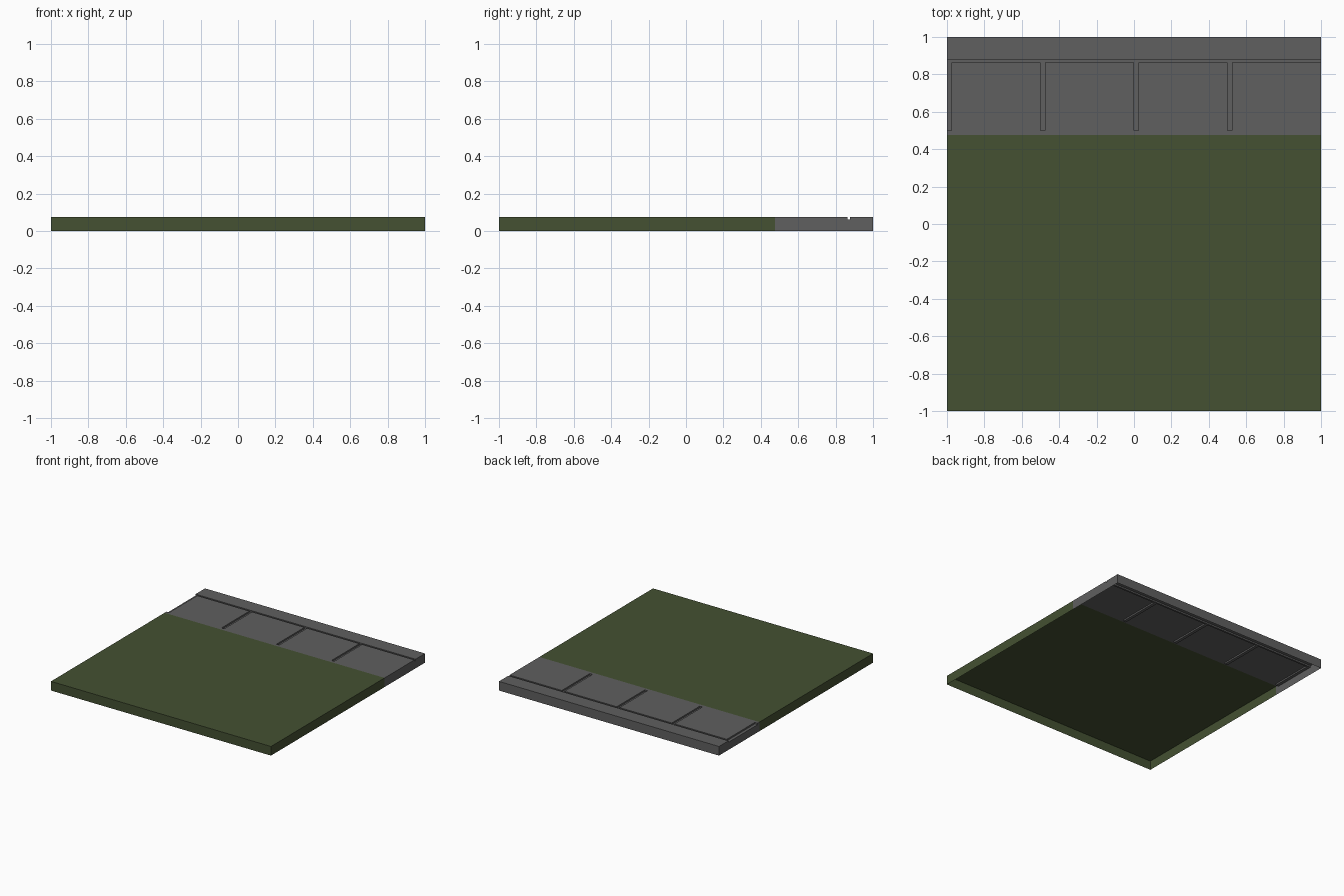
import bpy, bmesh

if "Cube" in bpy.data.objects:
    bpy.data.objects.remove(bpy.data.objects["Cube"])

TOP, LOW = 0.075, 0.0625      # tile surface and groove floor
SEAM = 0.475                  # grass / pavement boundary
GROOVE_XS = [-1.0, -0.5, 0.0, 0.5]
GW = 0.025
Y0, Y1, Y2 = 0.5, 0.8625, 0.8775


def material(name, rgb):
    m = bpy.data.materials.new(name)
    m.diffuse_color = (*rgb, 1)
    m.use_nodes = True
    m.node_tree.nodes["Principled BSDF"].inputs["Base Color"].default_value = m.diffuse_color
    return m


def shell(name, xs, ys, height, mat):
    """Open-bottomed slab of rectangular cells with stepped heights; no wall at the seam."""
    bm = bmesh.new()

    def quad(*pts):
        bm.faces.new([bm.verts.new(p) for p in pts])

    def cell(i, j):
        if 0 <= i < len(xs) - 1 and 0 <= j < len(ys) - 1:
            return height((xs[i] + xs[i + 1]) / 2, (ys[j] + ys[j + 1]) / 2)
        return 0.0

    for i in range(len(xs) - 1):
        for j in range(len(ys) - 1):
            h = cell(i, j)
            a, b, c, d = xs[i], xs[i + 1], ys[j], ys[j + 1]
            quad((a, c, h), (b, c, h), (b, d, h), (a, d, h))
            # walls down to every lower neighbour, wound to face outwards
            for (di, dj), p, q in (((0, -1), (a, c), (b, c)), ((1, 0), (b, c), (b, d)),
                                   ((0, 1), (b, d), (a, d)), ((-1, 0), (a, d), (a, c))):
                n = cell(i + di, j + dj)
                if n < h and not (p[1] == q[1] == SEAM):
                    quad((*p, n), (*q, n), (*q, h), (*p, h))
    bmesh.ops.remove_doubles(bm, verts=bm.verts, dist=1e-5)
    me = bpy.data.meshes.new(name)
    bm.to_mesh(me)
    bm.free()
    me.materials.append(mat)
    bpy.context.collection.objects.link(bpy.data.objects.new(name, me))


def pavement_height(x, y):
    in_curb_line = Y1 < y < Y2
    in_joint = Y0 < y < Y1 and any(g < x < g + GW for g in GROOVE_XS)
    return LOW if in_curb_line or in_joint else TOP


# Grass area
shell("grass", [-1, 1], [-1, SEAM], lambda x, y: TOP,
      material("dark green", (0.058, 0.082, 0.032)))

# Pavement slabs with joints and kerb line
xs = sorted([g + o for g in GROOVE_XS for o in (0, GW)] + [1.0])
shell("pavement", xs, [SEAM, Y0, Y1, Y2, 1], pavement_height,
      material("grey", (0.115, 0.115, 0.115)))
